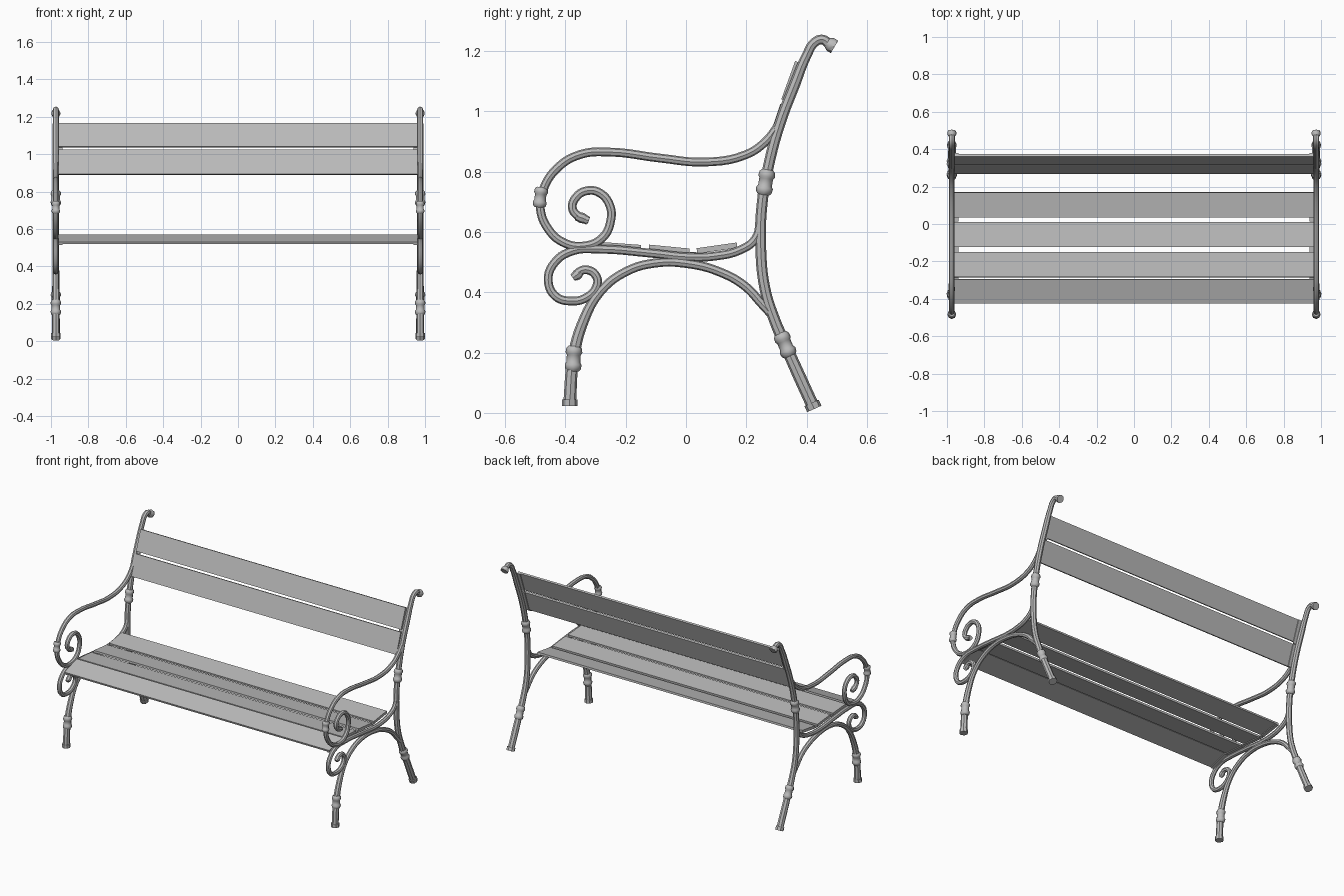
import bpy
import bmesh
import math
from mathutils import Vector

cube = bpy.data.objects.get("Cube")
if cube:
    bpy.data.objects.remove(cube, do_unlink=True)

grey = bpy.data.materials.new("mid grey")
grey.use_nodes = True
colour = (0.5, 0.5, 0.5, 1)
grey.diffuse_color = colour
grey.node_tree.nodes["Principled BSDF"].inputs["Base Color"].default_value = colour

SIDE_X = 0.974


def tube(name, x, pts, radii, kind="BEZIER"):
    """Round bar through (y, z) points in the plane at x."""
    curve = bpy.data.curves.new(name, "CURVE")
    curve.dimensions = "3D"
    curve.bevel_depth = 1
    curve.bevel_resolution = 2
    curve.resolution_u = 5
    curve.use_fill_caps = True
    spline = curve.splines.new(kind)
    target = spline.bezier_points if kind == "BEZIER" else spline.points
    target.add(len(pts) - 1)
    for i, (p, (y, z)) in enumerate(zip(target, pts)):
        p.co = (x, y, z) if kind == "BEZIER" else (x, y, z, 1)
        p.radius = radii[i] if isinstance(radii, list) else radii
        if kind == "BEZIER":
            p.handle_left_type = p.handle_right_type = "AUTO"
    curve.materials.append(grey)
    obj = bpy.data.objects.new(name, curve)
    bpy.context.collection.objects.link(obj)
    bpy.ops.object.select_all(action="DESELECT")
    obj.select_set(True)
    bpy.context.view_layer.objects.active = obj
    bpy.ops.object.convert(target="MESH")
    bpy.ops.object.shade_smooth_by_angle(angle=math.radians(40))


def turned(name, x, centre, direction, profile):
    """Turned piece: (offset along direction, radius) steps."""
    d = Vector(direction).normalized()
    c = Vector(centre)
    pts = [tuple(c + d * t) for t, r in profile]
    tube(name, x, pts, [r for t, r in profile], "POLY")


def plank(name, x0, x1, a, b, drop, thick):
    """Flat board whose upper face runs from a to b in (y, z)."""
    a, b = Vector(a), Vector(b)
    d = (b - a).normalized()
    n = Vector((d.y, -d.x))
    section = [a + n * drop, b + n * drop,
               b + n * (drop + thick), a + n * (drop + thick)]
    bm = bmesh.new()
    face = bm.faces.new([bm.verts.new((x0, p.x, p.y)) for p in section])
    ext = bmesh.ops.extrude_face_region(bm, geom=[face])
    moved = [v for v in ext["geom"] if isinstance(v, bmesh.types.BMVert)]
    bmesh.ops.translate(bm, verts=moved, vec=(x1 - x0, 0, 0))
    bmesh.ops.recalc_face_normals(bm, faces=bm.faces)
    mesh = bpy.data.meshes.new(name)
    bm.to_mesh(mesh)
    bm.free()
    mesh.materials.append(grey)
    bpy.context.collection.objects.link(bpy.data.objects.new(name, mesh))


# Bar paths, as (y, z)
post = [(.472, 1.225), (.455, 1.238), (.428, 1.23), (.4, 1.185), (.361, 1.09),
        (.311, .958), (.275, .825), (.252, .69), (.248, .544), (.262, .411),
        (.295, .305), (.331, .222), (.377, .119), (.42, .025)]
post_r = [.016] * 4 + [.018] * 6 + [.019, .02, .021, .021]
arm = [(.311, .96), (.262, .898), (.195, .855), (.063, .832), (-.086, .845),
       (-.252, .865), (-.351, .857), (-.427, .812), (-.473, .742),
       (-.483, .676), (-.457, .61), (-.41, .567), (-.344, .553),
       (-.278, .58), (-.25, .636), (-.252, .686), (-.285, .729),
       (-.328, .737), (-.364, .716), (-.377, .68), (-.358, .653), (-.325, .638)]
rail = [(.248, .64), (.23, .577), (.179, .54), (.096, .52), (.013, .517),
        (-.119, .53), (-.285, .543), (-.377, .537), (-.437, .497),
        (-.457, .441), (-.434, .388), (-.384, .371), (-.328, .384),
        (-.295, .424), (-.298, .454), (-.325, .474), (-.351, .47), (-.371, .45)]
leg = [(-.386, .03), (-.374, .179), (-.344, .295), (-.285, .401), (-.202, .467),
       (-.103, .497), (.013, .494), (.113, .467), (.195, .421), (.252, .361),
       (.285, .325)]
leg_r = [.021, .02, .018] + [.015] * 8

collar = [(-.042, .019), (-.034, .026), (-.02, .028), (-.012, .023), (.012, .023),
          (.02, .028), (.034, .026), (.042, .019)]
small_collar = [(t * .8, r * .83) for t, r in collar]
foot = [(-.011, .026), (.011, .026)]

# Boards, as the two long edges of the upper face
seat = [((-.425, .531), (-.297, .57)), ((-.284, .567), (-.149, .557)),
        ((-.122, .558), (.012, .545)), ((.035, .546), (.168, .565))]
back = [((.268, .893), (.313, 1.025)), ((.316, 1.04), (.362, 1.167))]

# Iron end frames
for side, s in (("right", -1), ("left", 1)):
    x = s * SIDE_X
    tube(side + "_back_post", x, post, post_r)
    tube(side + "_armrest_scroll", x, arm, .0145)
    tube(side + "_seat_rail_scroll", x, rail, .0145)
    tube(side + "_front_leg_arch", x, leg, leg_r)
    turned(side + "_front_leg_collar", x, (-.373, .18), (.06, 1), collar)
    turned(side + "_back_leg_collar", x, (.329, .226), (-.42, 1), collar)
    turned(side + "_post_collar", x, (.264, .765), (.17, 1), collar)
    turned(side + "_arm_collar", x, (-.483, .715), (.12, 1), small_collar)
    turned(side + "_front_foot", x, (-.386, .034), (0, 1), foot)
    turned(side + "_back_foot", x, (.421, .023), (-.45, 1), foot)
    turned(side + "_post_knob", x, (.484, 1.219), (1, -.6),
           [(-.018, .017), (-.006, .024), (.01, .024)])
    turned(side + "_arm_scroll_tip", x, (-.335, .643), (1, -.35),
           [(-.03, .0145), (-.01, .018), (.014, .011)])
    turned(side + "_rail_scroll_tip", x, (-.366, .455), (-.7, -.5),
           [(-.02, .0145), (-.005, .018), (.012, .012)])
    # Thin strips the boards are fixed to
    x0, x1 = sorted((s * .938, s * .96))
    for label, boards in (("seat", seat), ("back", back)):
        edges = [p for pair in boards for p in pair]
        for i in range(len(edges) - 1):
            # Backrest boards face forward, so they hang on the other side
            plank(f"{side}_{label}_strip_{i + 1}", x0, x1, edges[i], edges[i + 1],
                  .012, .006)

# Boards
for i, (a, b) in enumerate(seat):
    plank(f"seat_slat_{i + 1}", -.96, .96, a, b, 0, .013)
for i, (a, b) in enumerate(back):
    plank(f"back_slat_{i + 1}", -.96, .96, a, b, 0, .013)
